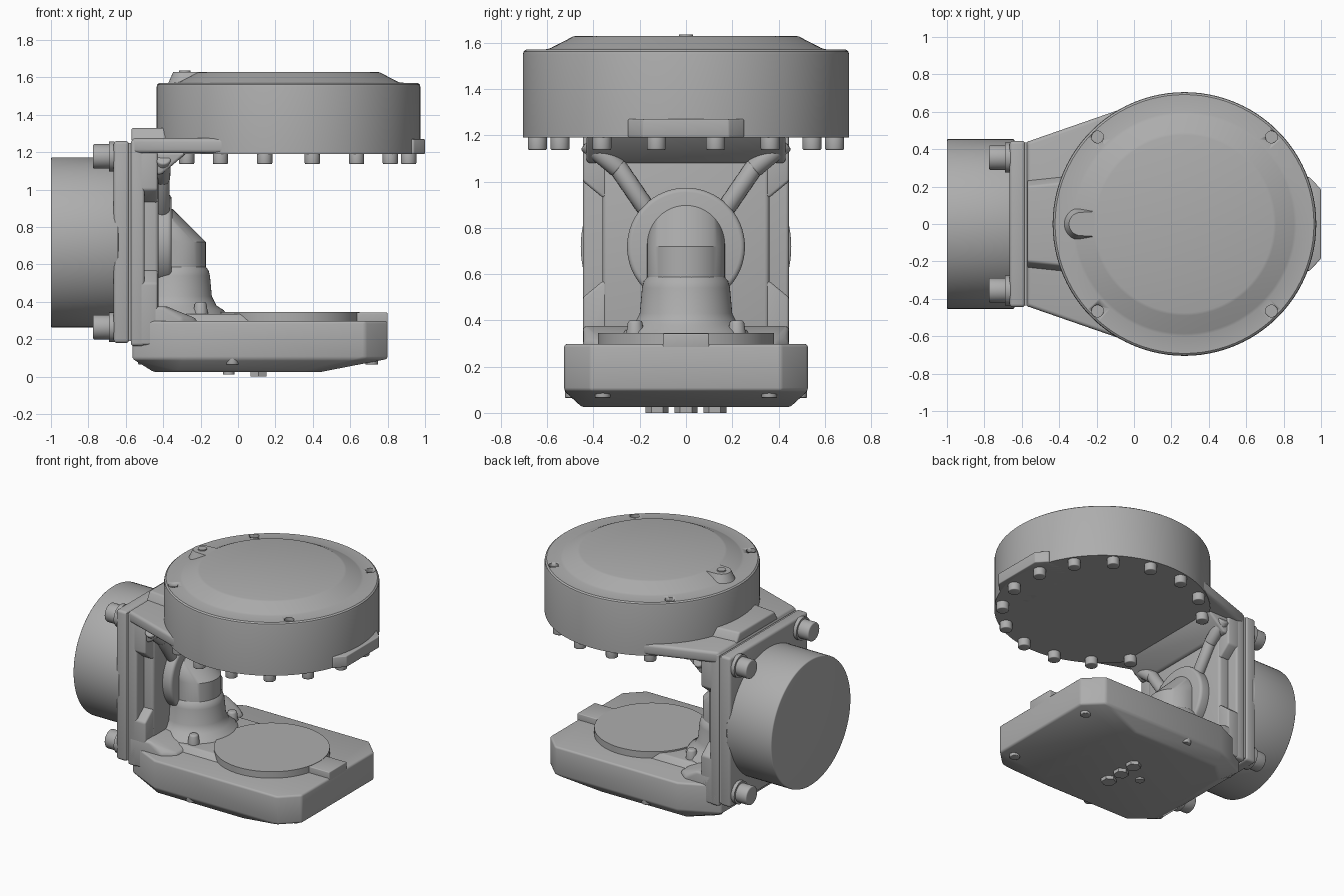
import bpy, bmesh, math
from mathutils import Vector, Matrix

if "Cube" in bpy.data.objects:
    bpy.data.objects.remove(bpy.data.objects["Cube"], do_unlink=True)

GREY = (0.42, 0.42, 0.42, 1)
metal = bpy.data.materials.new("cast grey metal")
metal.use_nodes = True
metal.diffuse_color = GREY
metal.node_tree.nodes["Principled BSDF"].inputs["Base Color"].default_value = GREY


def finish(name, bm, bevel=0.0):
    """Round the sharp edges, then make a smooth shaded object."""
    bmesh.ops.recalc_face_normals(bm, faces=bm.faces)
    if bevel:
        sharp = [e for e in bm.edges if e.calc_face_angle(0) > math.radians(28)]
        bmesh.ops.bevel(bm, geom=sharp, offset=bevel, segments=3, profile=0.5,
                        affect='EDGES', clamp_overlap=True)
    mesh = bpy.data.meshes.new(name)
    bm.to_mesh(mesh)
    bm.free()
    mesh.materials.append(metal)
    ob = bpy.data.objects.new(name, mesh)
    bpy.context.collection.objects.link(ob)
    bpy.ops.object.select_all(action='DESELECT')
    bpy.context.view_layer.objects.active = ob
    ob.select_set(True)
    bpy.ops.object.shade_smooth_by_angle(angle=math.radians(32))
    return ob


def hull(name, points, bevel=0.0):
    """Convex solid around the given points."""
    bm = bmesh.new()
    for p in points:
        bm.verts.new(p)
    out = bmesh.ops.convex_hull(bm, input=bm.verts)
    spare = {v for v in out["geom_interior"] + out["geom_unused"]
             if isinstance(v, bmesh.types.BMVert)}
    bmesh.ops.delete(bm, geom=list(spare), context='VERTS')
    bmesh.ops.dissolve_limit(bm, angle_limit=0.02, verts=bm.verts, edges=bm.edges)
    return finish(name, bm, bevel)


def box(name, xs, ys, zs, bevel=0.015):
    return hull(name, [(x, y, z) for x in xs for y in ys for z in zs], bevel)


def ring(half, z):
    """Mirror half an outline over the centre plane at height z."""
    return [(x, s * y, z) for x, y in half for s in (1, -1)]


def rod(name, start, end, r, bevel=0.0, r2=None, sides=48):
    a, b = Vector(start), Vector(end)
    turn = (b - a).to_track_quat('Z', 'Y').to_matrix().to_4x4()
    bm = bmesh.new()
    bmesh.ops.create_cone(bm, cap_ends=True, segments=sides, radius1=r,
                          radius2=r if r2 is None else r2, depth=(b - a).length,
                          matrix=Matrix.Translation((a + b) / 2) @ turn)
    return finish(name, bm, bevel)


def lathe(name, profile, x, y=0, steps=96):
    bm = bmesh.new()
    vs = [bm.verts.new((x + r, y, z)) for r, z in profile]
    es = [bm.edges.new(p) for p in zip(vs, vs[1:])]
    bmesh.ops.spin(bm, geom=vs + es, cent=(x, y, 0), axis=(0, 0, 1),
                   angle=2 * math.pi, steps=steps)
    bmesh.ops.remove_doubles(bm, verts=bm.verts, dist=0.0005)
    return finish(name, bm)


CX = 0.27      # axis of the drum and the lower pad
MZ = 0.718     # axis of the motor

# Upper drum with raised lid
drum = lathe("upper_drum", [(0, 1.19), (0.705, 1.19), (0.705, 1.55), (0.702, 1.562), (0.692, 1.57),
                            (0.6, 1.572), (0.585, 1.577), (0.49, 1.626), (0.475, 1.63), (0, 1.63)], CX)
for sx in (1, -1):
    for sy in (1, -1):
        x, y = CX + sx * 0.465, sy * 0.465
        cutter = rod("screw_hole_cutter", (x, y, 1.545), (x, y, 1.6), 0.032, sides=24)
        cutter.hide_render = True
        mod = drum.modifiers.new("hole", 'BOOLEAN')
        mod.operation, mod.object = 'DIFFERENCE', cutter
        bpy.context.view_layer.objects.active = drum
        bpy.ops.object.modifier_apply(modifier=mod.name)
        bpy.data.objects.remove(cutter, do_unlink=True)

# Vent boss and its plug on the lid
arc = [(math.cos(a), math.sin(a)) for a in (math.pi * i / 24 for i in range(25))]
hull("lid_boss", [(-0.285 - k * s, k * c, z) for c, s in arc for k, z in ((0.088, 1.57), (0.062, 1.628))]
     + [(-0.15, y, z) for y in (-0.07, 0.07) for z in (1.57, 1.628)])
rod("lid_plug", (-0.285, 0, 1.62), (-0.285, 0, 1.636), 0.03, sides=24)

# Foot on the far side of the drum
hull("drum_foot", [(x, s * y, z) for x, y in ((0.7, 0.25), (0.94, 0.25), (1.0, 0.185))
                   for s in (1, -1) for z in (1.19, 1.27)], 0.006)

# Bolts under the drum, leaving out the two at the neck
for i in range(16):
    if i not in (7, 8):
        a = math.radians(11.25 + 22.5 * i)
        x, y = CX + 0.655 * math.cos(a), 0.655 * math.sin(a)
        rod("drum_bolt", (x, y, 1.2), (x, y, 1.137), 0.041, 0.006, sides=24)

# Neck between drum and bracket
neck = [(-0.57, 0.44), (-0.45, 0.44), (-0.08, 0.61), (0.1, 0.6)]
hull("neck", ring(neck, 1.195) + ring(neck, 1.275), 0.02)
hull("neck_top", ring([(-0.57, 0.24), (0, 0.3)], 1.26) + ring([(-0.57, 0.2), (0, 0.26)], 1.33), 0.012)
hull("neck_underside", ring([(-0.55, 0.43), (-0.41, 0.43)], 1.08)
     + ring([(-0.55, 0.43), (-0.37, 0.43)], 1.15) + ring([(-0.55, 0.43), (-0.27, 0.43)], 1.2), 0.015)

# Motor, flanges and flange bolts
rod("motor", (-1, 0, MZ), (-0.64, 0, MZ), 0.455, 0.008, sides=96)
box("motor_flange", (-0.665, -0.582), (-0.445, 0.445), (0.18, 1.26), 0.018)
box("flange_gasket", (-0.59, -0.56), (-0.435, 0.435), (0.19, 1.25), 0)
box("bracket_flange", (-0.573, -0.5), (-0.445, 0.445), (0.165, 1.265), 0.015)
for y in (-0.355, 0.355):
    for z in (0.265, 1.178):
        rod("motor_bolt", (-0.775, y, z), (-0.66, y, z), 0.066, 0.008, sides=32)
        rod("motor_washer", (-0.69, y, z), (-0.66, y, z), 0.08, sides=32)

# Bracket wall with pockets along both sides
box("bracket_web", (-0.53, -0.425), (-0.36, 0.36), (0.2, 1.2), 0.02)
for name, low, mid, high in (("upper_corner", 1.2, 1.0, 0.93), ("lower_corner", 0.17, 0.5, 0.57)):
    for s in (1, -1):
        hull(name, [(x, s * y, z) for x in (-0.53, -0.43)
                    for y, z in ((0.3, low), (0.445, low), (0.445, mid), (0.36, high), (0.3, high))], 0.012)

# Round boss, ribs and elbow on the inner wall
rod("wall_boss", (-0.45, 0, MZ), (-0.355, 0, MZ), 0.255, 0.02, sides=64)
for s in (1, -1):
    rod("upper_rib", (-0.405, s * 0.17, 0.88), (-0.405, s * 0.3, 1.07), 0.04, 0.01, sides=20)
    rod("rib_to_corner", (-0.405, s * 0.29, 1.055), (-0.4, s * 0.43, 1.17), 0.042, 0.01, sides=20)
R = 0.168
hull("elbow", [(-0.34 + sx * R * s, R * c, z) for c, s in arc for sx in (1, -1) for z in (0.5, 0.72)]
     + [(x, R * c, 0.725 + 0.172 * s) for c, s in arc for x in (-0.43, -0.35)])
lathe("elbow_socket", [(0, 0.3), (0.3, 0.3), (0.265, 0.355), (0.225, 0.38), (0.2, 0.43),
                       (0.19, 0.54), (0.182, 0.57), (0.165, 0.59), (0, 0.59)], -0.34, steps=64)
for s in (1, -1):
    rod("floor_stud", (-0.2, s * 0.22, 0.3), (-0.2, s * 0.22, 0.4), 0.045, 0.012, r2=0.03, sides=20)

# Lower gearbox
plan = [(0.8, 0.41), (0.68, 0.527), (-0.3, 0.527), (-0.565, 0.4)]
sole = [(0.44, 0.38), (0.36, 0.45), (-0.32, 0.45), (-0.45, 0.33)]
hull("lower_housing", ring(sole, 0.025) + ring(plan, 0.095) + ring(plan, 0.298), 0.014)
hull("bracket_root", ring([(-0.565, 0.445), (-0.3, 0.445), (-0.22, 0.38)], 0.17)
     + ring([(-0.565, 0.445), (-0.3, 0.445), (-0.22, 0.38)], 0.31)
     + ring([(-0.565, 0.445), (-0.4, 0.445), (-0.38, 0.38)], 0.375), 0.018)
rod("lower_pad", (CX, 0, 0.28), (CX, 0, 0.345), 0.38, sides=96)
box("end_tab", (0.6, 0.8), (-0.1, 0.1), (0.27, 0.343), 0.006)
hull("pad_bridge", ring([(-0.3, 0.33), (0.1, 0.33)], 0.28)
     + ring([(-0.3, 0.28), (0.1, 0.28)], 0.335), 0.01)

# Cover screws, with the pads they sit in
for x, y in ((0.715, 0.36), (-0.03, 0.49), (-0.5, 0.35)):
    for s in (1, -1):
        rod("cover_screw", (x, s * y, 0.14), (x, s * y, 0.065), 0.034, 0.005, sides=20)

# Plugs under the sole
for y in (-0.125, 0, 0.125):
    rod("sole_plug", (0.11, y, 0.04), (0.11, y, 0), 0.05, sides=6)
rod("sole_screw", (-0.05, 0, 0.04), (-0.05, 0, 0.013), 0.03, sides=20)
